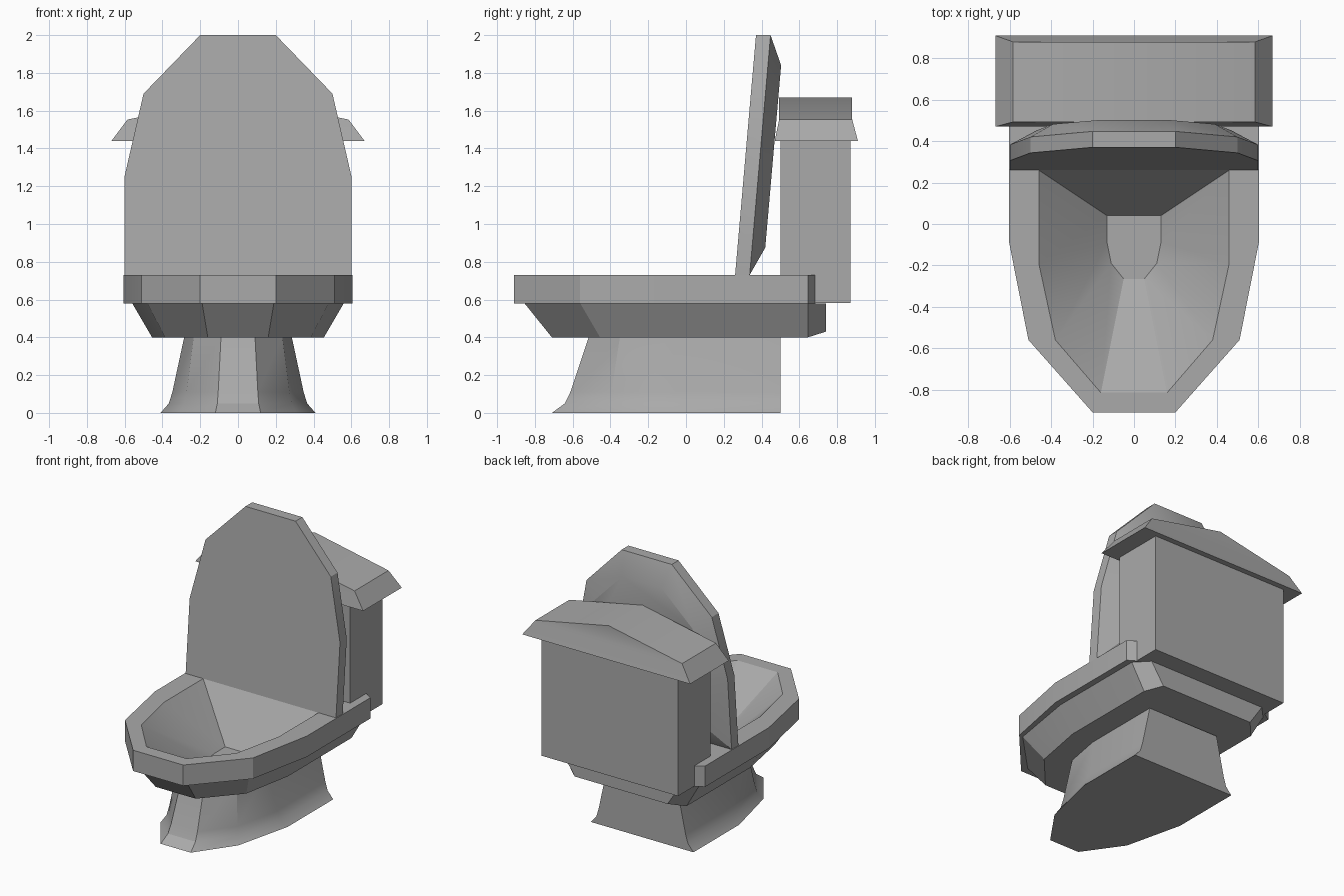
import bpy
import bmesh
import math

cube = bpy.data.objects.get("Cube")
if cube:
    bpy.data.objects.remove(cube, do_unlink=True)

GREY = (0.4, 0.4, 0.4, 1.0)
ceramic = bpy.data.materials.new("grey ceramic")
ceramic.use_nodes = True
ceramic.diffuse_color = GREY
shader = ceramic.node_tree.nodes["Principled BSDF"]
shader.inputs["Base Color"].default_value = GREY
shader.inputs["Roughness"].default_value = 0.7


def at_height(outline, z):
    """Lift a flat half outline of (x, y) points to a height."""
    return [(x, y, z) for x, y in outline]


def loft(name, half_rings):
    """Mirror each half ring across x, bridge them in order and cap both ends."""
    bm = bmesh.new()
    rings = []
    for half in half_rings:
        full = list(half) + [(-x, y, z) for x, y, z in reversed(half)]
        rings.append([bm.verts.new(p) for p in full])
    n = len(rings[0])
    for a, b in zip(rings, rings[1:]):
        for i in range(n):
            j = (i + 1) % n
            bm.faces.new((a[i], a[j], b[j], b[i]))
    bm.faces.new(rings[0])
    bm.faces.new(rings[-1])
    bmesh.ops.recalc_face_normals(bm, faces=bm.faces)
    mesh = bpy.data.meshes.new(name)
    bm.to_mesh(mesh)
    bm.free()
    mesh.materials.append(ceramic)
    obj = bpy.data.objects.new(name, mesh)
    bpy.context.collection.objects.link(obj)
    bpy.ops.object.select_all(action="DESELECT")
    obj.select_set(True)
    bpy.context.view_layer.objects.active = obj
    bpy.ops.object.shade_smooth_by_angle(angle=math.radians(25))
    return obj


# Pedestal: flared foot with a flat back
foot = [(0.12, -0.71), (0.31, -0.44), (0.41, -0.02), (0.41, 0.5)]
neck = [(0.09, -0.515), (0.235, -0.35), (0.285, -0.08), (0.285, 0.5)]
levels = [(0.0, 0.0), (0.05, 0.35), (0.11, 0.5), (0.4, 1.0)]
loft("pedestal", [
    [(a[0] + (b[0] - a[0]) * t, a[1] + (b[1] - a[1]) * t, z) for a, b in zip(foot, neck)]
    for z, t in levels])

# Bowl: basin floor, opening, rim and tapered underside in one shell
floor = [(0.05, -0.265), (0.11, -0.19), (0.13, -0.09), (0.13, 0.04), (0.06, 0.04)]
opening = [(0.16, -0.815), (0.38, -0.56), (0.46, -0.19), (0.46, 0.26), (0.23, 0.26)]
rim = [(0.2, -0.91), (0.51, -0.56), (0.605, -0.08), (0.605, 0.645), (0.54, 0.685)]
under_top = [(0.19, -0.855), (0.48, -0.56), (0.56, -0.08), (0.56, 0.645), (0.47, 0.74)]
under_low = [(0.16, -0.71), (0.385, -0.455), (0.455, -0.08), (0.455, 0.645)]
loft("bowl", [
    at_height(floor, 0.41),
    at_height(opening, 0.73),
    at_height(rim, 0.73),
    at_height(rim, 0.58),
    at_height(under_top, 0.58),
    at_height(under_low, 0.4) + [(0.37, 0.74, 0.43)]])

# Seat cover: raised, leaning back, flat in front and domed behind
cover = [(0.6, 0.73), (0.6, 1.255), (0.5, 1.69), (0.2, 2.0)]
dome = [(0.46, 0.875), (0.47, 1.25), (0.39, 1.6), (0.155, 1.84)]


def leaning(outline, depth):
    return [(x, 0.26 + (z - 0.73) * 0.087 + depth, z) for x, z in outline]


loft("seat_cover", [leaning(cover, 0), leaning(cover, 0.077), leaning(dome, 0.147)])

# Tank
tank = [(0.545, 0.5), (0.545, 0.87)]
loft("tank", [at_height(tank, 0.583), at_height(tank, 1.44)])

# Tank lid: flared skirt under a shallow gabled top, lofted front to back
skirt = [(0.67, 0.47), (0.67, 0.91)]
eave = [(0.585, 0.493), (0.585, 0.88)]
ridge = [(0.0, 0.493), (0.0, 0.88)]
lid = loft("tank_lid", [at_height(skirt, 1.44), at_height(eave, 1.553),
                        at_height(ridge, 1.67)])
bm = bmesh.new()
bm.from_mesh(lid.data)
bmesh.ops.remove_doubles(bm, verts=bm.verts, dist=0.0001)
bmesh.ops.recalc_face_normals(bm, faces=bm.faces)
bm.to_mesh(lid.data)
bm.free()
